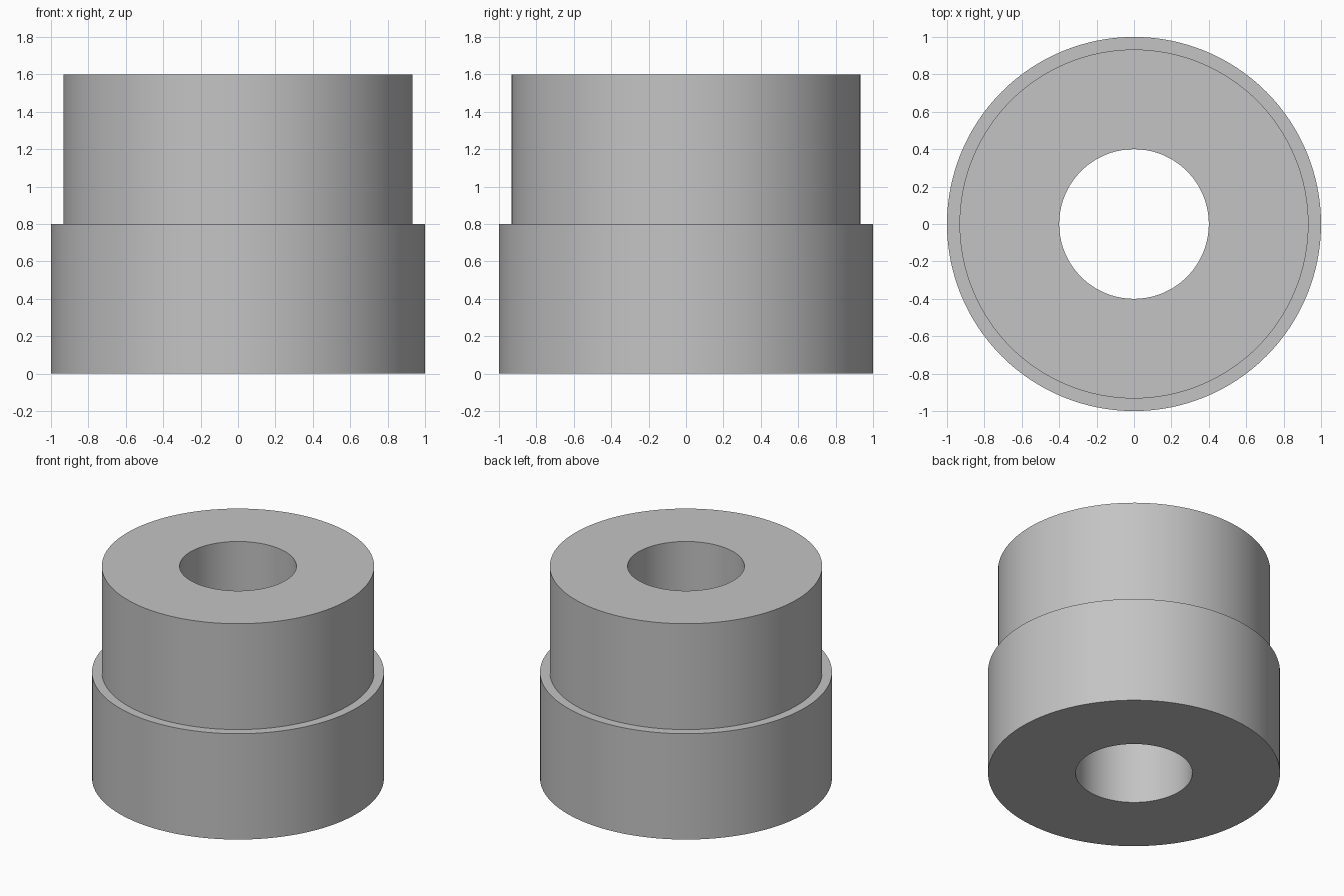
import bpy
import bmesh
import math

cube = bpy.data.objects.get("Cube")
if cube:
    bpy.data.objects.remove(cube, do_unlink=True)

SEGMENTS = 128
BORE, NECK, BASE = 0.4, 0.933, 1.0
STEP_Z, TOP_Z = 0.8, 1.6

# Plain grey for the whole part
grey = bpy.data.materials.new("plain_grey")
grey.use_nodes = True
colour = (0.55, 0.55, 0.55, 1)
grey.diffuse_color = colour
grey.node_tree.nodes["Principled BSDF"].inputs["Base Color"].default_value = colour

# Closed half section: bore, base, step and neck
section = [(BORE, 0), (BASE, 0), (BASE, STEP_Z),
           (NECK, STEP_Z), (NECK, TOP_Z), (BORE, TOP_Z)]

# Revolve the section around the vertical axis
bm = bmesh.new()
verts = [bm.verts.new((r, 0, z)) for r, z in section]
edges = [bm.edges.new((v, verts[(i + 1) % len(verts)])) for i, v in enumerate(verts)]
bmesh.ops.spin(bm, geom=verts + edges, cent=(0, 0, 0), axis=(0, 0, 1),
               angle=math.tau, steps=SEGMENTS, use_merge=True)
bmesh.ops.remove_doubles(bm, verts=bm.verts, dist=0.0001)
bmesh.ops.recalc_face_normals(bm, faces=bm.faces)

mesh = bpy.data.meshes.new("stepped_bushing")
bm.to_mesh(mesh)
bm.free()
mesh.materials.append(grey)

bushing = bpy.data.objects.new("stepped_bushing", mesh)
bpy.context.collection.objects.link(bushing)

# Smooth round walls with sharp rims
bpy.ops.object.select_all(action="DESELECT")
bushing.select_set(True)
bpy.context.view_layer.objects.active = bushing
bpy.ops.object.shade_smooth_by_angle(angle=math.radians(30))
